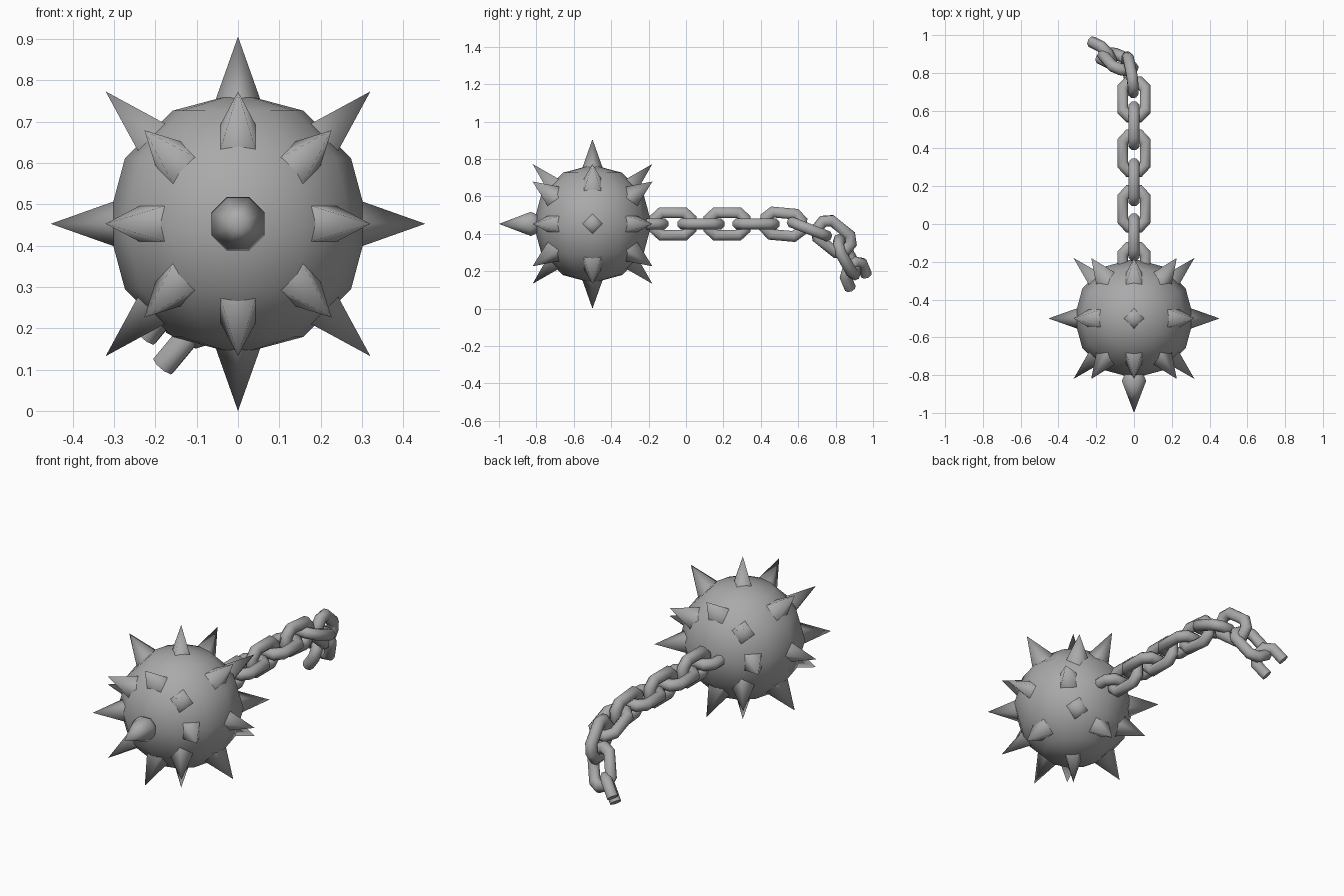
import bpy, bmesh, math
from mathutils import Vector, Matrix

if "Cube" in bpy.data.objects:
    bpy.data.objects.remove(bpy.data.objects["Cube"])

iron = bpy.data.materials.new("iron_grey")
iron.diffuse_color = (0.4, 0.4, 0.4, 1)
iron.use_nodes = True
iron.node_tree.nodes["Principled BSDF"].inputs["Base Color"].default_value = iron.diffuse_color
CENTRE = Vector((0, -0.5, 0.453))


def finish(name, bm, matrix, angle):
    bmesh.ops.recalc_face_normals(bm, faces=bm.faces)
    mesh = bpy.data.meshes.new(name)
    bm.to_mesh(mesh)
    bm.free()
    obj = bpy.data.objects.new(name, mesh)
    bpy.context.collection.objects.link(obj)
    obj.matrix_world = matrix
    mesh.materials.append(iron)
    bpy.ops.object.select_all(action='DESELECT')
    obj.select_set(True)
    bpy.context.view_layer.objects.active = obj
    bpy.ops.object.shade_smooth_by_angle(angle=math.radians(angle))
    return obj


def frame(origin, along, wide):
    """Matrix with local z along the axis and local x towards wide."""
    z = Vector(along).normalized()
    x = Vector(wide)
    x = (x - z * x.dot(z)).normalized()
    y = z.cross(x)
    m = Matrix((x, y, z)).transposed().to_4x4()
    m.translation = origin
    return m


def spike(name, direction, wide, rings, tip, sides, turn):
    """Pointed spike: rings of (distance from ball centre, radius)."""
    bm = bmesh.new()
    loops = []
    for dist, rad in rings:
        loops.append([bm.verts.new((rad * math.cos(turn + math.tau * i / sides),
                                    rad * math.sin(turn + math.tau * i / sides), dist))
                      for i in range(sides)])
    apex = bm.verts.new((0, 0, tip))
    bm.faces.new(loops[0])
    for i in range(sides):
        j = (i + 1) % sides
        for a, b in zip(loops, loops[1:]):
            bm.faces.new((a[i], a[j], b[j], b[i]))
        bm.faces.new((loops[-1][i], loops[-1][j], apex))
    finish(name, bm, frame(CENTRE, direction, wide), 89)


def chain_link(name, origin, along, wide, half=False, r=0.031, sides=8):
    """Elongated eight-cornered link; a half link is open at its far end."""
    w, l, cw, cl = 0.06, 0.097, 0.028, 0.062
    path = [(w, cl), (cw, l), (-cw, l), (-w, cl), (-w, -cl), (-cw, -l), (cw, -l), (w, -cl)]
    if half:
        path = [(-w, 0.02), (-w, -cl), (-cw, -l), (cw, -l), (w, -cl), (w, 0.02)]
    pts = [Vector(p) for p in path]
    n = len(pts)
    bm = bmesh.new()
    loops = []
    for i, p in enumerate(pts):
        d_in = (p - pts[i - 1]).normalized()
        d_out = (pts[(i + 1) % n] - p).normalized()
        if half and i == 0:
            d_in = d_out
        if half and i == n - 1:
            d_out = d_in
        tangent = (d_in + d_out).normalized()
        side = Vector((tangent.y, -tangent.x)) / tangent.dot(d_in)   # mitred corner
        loop = []
        for k in range(sides):
            a = math.tau * (k + 0.5) / sides
            q = p + side * r * math.cos(a)
            loop.append(bm.verts.new((q.x, r * math.sin(a), q.y)))
        loops.append(loop)
    for i in range(n - 1 if half else n):
        a, b = loops[i], loops[(i + 1) % n]
        for k in range(sides):
            m = (k + 1) % sides
            bm.faces.new((a[k], a[m], b[m], b[k]))
    if half:
        bm.faces.new(loops[0])
        bm.faces.new(loops[-1])
    finish(name, bm, frame(Vector(origin), along, wide), 50)


# Ball
bm = bmesh.new()
bmesh.ops.create_uvsphere(bm, u_segments=12, v_segments=6, radius=0.316)
finish("ball", bm, Matrix.Translation(CENTRE), 60)

# Spikes: a ring round the middle, tilted rings in front and behind
for i in range(8):
    a = i * math.pi / 4
    out = Vector((math.cos(a), 0, math.sin(a)))
    diagonal = i % 2
    spike("middle_spike", out, (0, 1, 0), [(0.25, 0.085 if diagonal else 0.072)],
          0.453, 4, math.pi / 4 if diagonal else 0)
    for y, name in ((-1, "front_ring_spike"), (1, "back_ring_spike")):
        spike(name, out + Vector((0, y, 0)), out, [(0.25, 0.078)], 0.453, 4, math.pi / 4)

# Large front spike
spike("nose_spike", (0, -1, 0), (1, 0, 0), [(0.28, 0.045), (0.33, 0.07)], 0.5, 8, math.pi / 8)

# Straight run of the chain, links turned alternately
Z = 0.453
for i, y in enumerate((-0.22, -0.07, 0.08, 0.22, 0.375)):
    chain_link("chain_link", (0, y, Z), (0, 1, 0), (0, 0, 1) if i % 2 else (1, 0, 0))

# Drooping end of the chain
chain_link("chain_link", (0, 0.52, Z - 0.002), (0, 1, -0.09), (0, 0, 1))
chain_link("chain_link", (0, 0.66, 0.425), (0, 0.93, -0.36), (1, 0, 0))
chain_link("chain_link", (-0.02, 0.79, 0.385), (-0.15, 0.75, -0.6), (0, 0.6, 0.75))
chain_link("chain_link", (-0.085, 0.86, 0.275), (-0.4, 0.45, -0.8), (1, -0.3, 0))
chain_link("broken_link", (-0.19, 0.915, 0.16), (-0.6, 0.3, -0.72), (0.09, -0.11, -0.015), half=True)
